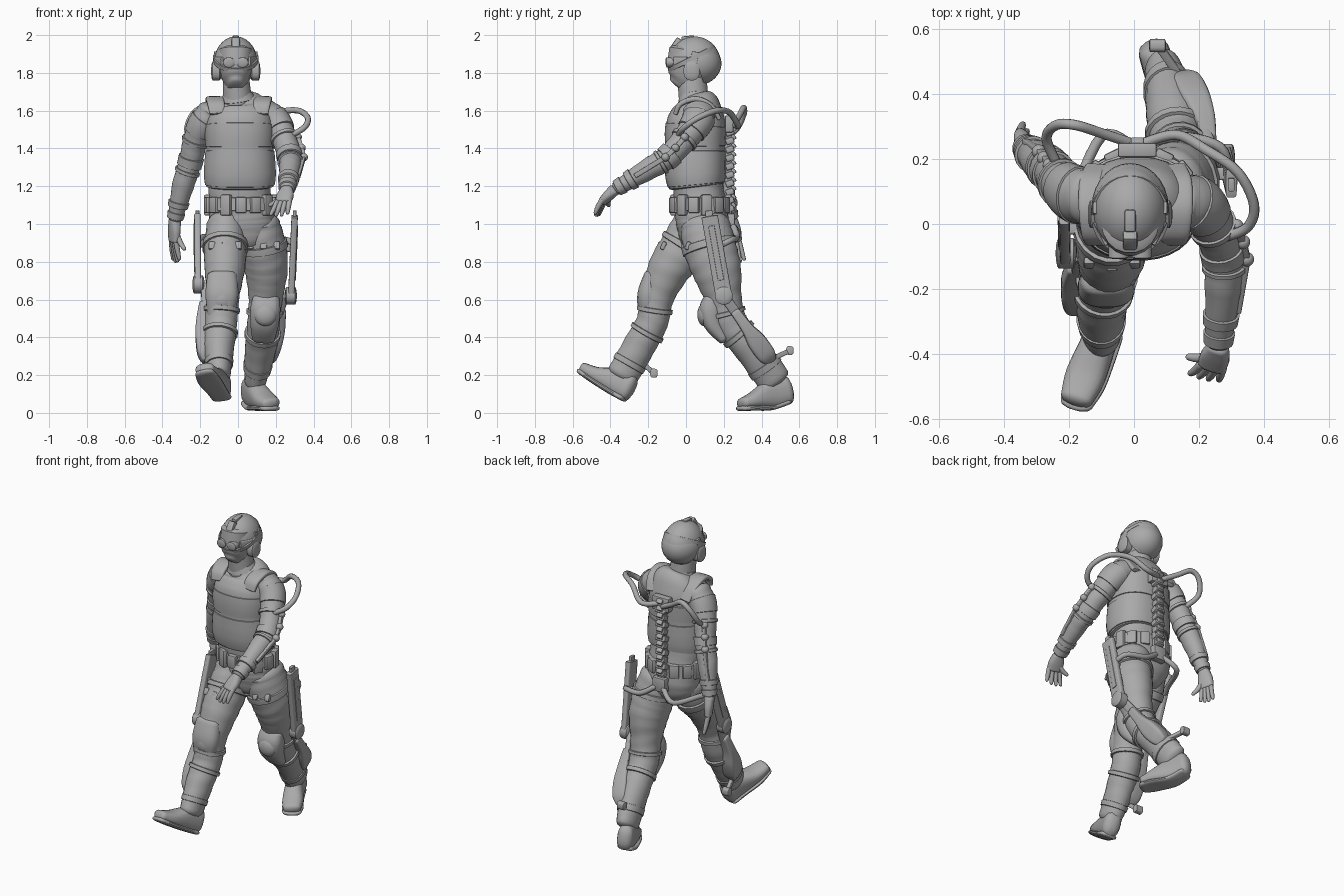
import bpy
import bmesh
from math import sin, cos, pi, radians, copysign
from mathutils import Vector

default = bpy.data.objects.get("Cube")
if default:
    bpy.data.objects.remove(default, do_unlink=True)

grey = bpy.data.materials.new("plain grey")
grey.use_nodes = True
grey.diffuse_color = (.4, .4, .4, 1)
grey.node_tree.nodes["Principled BSDF"].inputs["Base Color"].default_value = grey.diffuse_color


def finish(name, bm, angle=40):
    bmesh.ops.recalc_face_normals(bm, faces=bm.faces)
    mesh = bpy.data.meshes.new(name)
    bm.to_mesh(mesh)
    bm.free()
    mesh.materials.append(grey)
    mesh.shade_smooth()
    mesh.set_sharp_from_angle(angle=radians(angle))
    obj = bpy.data.objects.new(name, mesh)
    bpy.context.collection.objects.link(obj)
    return obj


def spline(stations, t):
    """Catmull-Rom value of the stations at t in station units."""
    last = len(stations) - 1
    i = min(int(t), last - 1)
    u = t - i
    p = [stations[max(0, min(last, i + k))] for k in (-1, 0, 1, 2)]
    return [b + u / 2 * (c - a + u * (2 * a - 5 * b + 4 * c - d + u * (3 * (b - c) + d - a)))
            for a, b, c, d in zip(*p)]


def loft(name, stations, sides=20, power=2, side=(1, 0, 0), cap=.5, fold=0, steps=5):
    """Tube through stations (x, y, z, half width, half depth) with domed ends."""
    count = (len(stations) - 1) * steps
    pts = [spline(stations, k / steps) for k in range(count + 1)]
    pos = [Vector(p[:3]) for p in pts]
    rings = []
    for k, p in enumerate(pts):
        t = (pos[min(k + 1, count)] - pos[max(k - 1, 0)]).normalized()
        ends = [(0, 1)]
        dome = [(sin(radians(d)), cos(radians(d))) for d in (30, 60, 80)] if cap else []
        if k == 0:
            ends = [(-h, s) for h, s in reversed(dome)] + ends
        if k == count:
            ends += dome
        for h, s in ends:
            rings.append((pos[k] + t * h * cap * min(p[3:]), t, p[3] * s, p[4] * s, k))
    bm = bmesh.new()
    loops = []
    for centre, t, a, b, k in rings:
        u = Vector(side)
        u = (u - t * u.dot(t)).normalized()
        v = t.cross(u)
        ring = []
        for j in range(sides):
            w = 2 * pi * (j + .5) / sides
            c, s = (copysign(abs(f) ** (2 / power), f) for f in (cos(w), sin(w)))
            r = 1 + fold * sin(k * 1.9 + 2 * sin(w + k / 4))
            ring.append(bm.verts.new(centre + u * a * c * r + v * b * s * r))
        loops.append(ring)
    for low, high in zip(loops, loops[1:]):
        for j in range(sides):
            n = (j + 1) % sides
            bm.faces.new((low[j], low[n], high[n], high[j]))
    bm.faces.new(loops[0])
    bm.faces.new(loops[-1])
    return finish(name, bm)


def band(name, stations, start, end, grow=.01, **options):
    """Strap or sleeve that hugs a loft between two station values."""
    cut = [spline(stations, start + (end - start) * k / 2) for k in range(3)]
    loft(name, [(*c[:3], c[3] + grow, c[4] + grow) for c in cut], cap=.08, steps=2, **options)


def rod(name, a, b, wide, deep, power=6, **options):
    loft(name, [(*a, wide, deep), (*b, wide, deep)], steps=1, power=power,
         **{"cap": .2, "sides": 16, **options})


def hose(name, points, r=.016):
    loft(name, [(*p, r, r) for p in points], sides=10, side=(.1, .2, 1))


def block(name, centre, size, turn=0, tilt=0, bevel=.008):
    bm = bmesh.new()
    bmesh.ops.create_cube(bm, size=1)
    bmesh.ops.scale(bm, vec=size, verts=bm.verts)
    bmesh.ops.bevel(bm, geom=bm.edges, offset=bevel, segments=2, affect='EDGES', profile=.5)
    obj = finish(name, bm)
    obj.location = centre
    obj.rotation_euler = (tilt, 0, turn)


def ball(name, centre, size, cut=None, normal=None):
    bm = bmesh.new()
    bmesh.ops.create_uvsphere(bm, u_segments=28, v_segments=18, radius=1)
    bmesh.ops.scale(bm, vec=size, verts=bm.verts)
    bmesh.ops.translate(bm, vec=centre, verts=bm.verts)
    if cut:
        geom = bm.verts[:] + bm.edges[:] + bm.faces[:]
        out = bmesh.ops.bisect_plane(bm, geom=geom, plane_co=cut, plane_no=normal, clear_inner=True)
        bmesh.ops.contextual_create(bm, geom=[e for e in out["geom_cut"] if isinstance(e, bmesh.types.BMEdge)])
    return finish(name, bm)


# Head: masked face, neck, helmet, goggles and headset
HX = -.012
loft("neck", [(0, .045, 1.62, .08, .08), (HX, .03, 1.78, .07, .078)])
loft("masked_face", [(HX, -.035, 1.73, .042, .062), (HX, -.012, 1.765, .07, .09),
                     (HX, .01, 1.83, .088, .112), (HX, .025, 1.92, .092, .115)], power=2.2, cap=.25)
ball("helmet", (HX, .045, 1.855), (.115, .138, .138), (0, -.09, 1.89), (0, .4, .91))
ball("helmet_back_shell", (HX, .05, 1.85), (.119, .138, .118), (0, .06, 1.85), (0, .95, .3))
rod("helmet_rim", (HX, .035, 1.865), (HX, .025, 1.885), .12, .139, power=2, sides=28, cap=.02)
block("visor_mount", (HX, -.05, 1.95), (.045, .04, .07), tilt=-.6)
block("helmet_top_rail", (HX, .01, 1.985), (.035, .07, .022), tilt=.1)
for s in (-1, 1):
    x = HX + s * .036
    rod("goggle_lens", (x, -.05, 1.858), (x, -.103, 1.855), .031, .027, power=2)
    rod("goggle_side", (HX + s * .065, -.06, 1.86), (HX + s * .1, .01, 1.86), .024, .015, side=(0, 0, 1))
    rod("ear_cup", (HX + s * .085, .03, 1.81), (HX + s * .122, .03, 1.81), .043, .05,
        power=2.5, side=(0, 1, 0))
    rod("headset_arch", (HX + s * .113, .04, 1.85), (HX + s * .106, .05, 1.91), .008, .018)

# Torso, vest and belt
loft("pelvis", [(.03, .075, .9, .13, .11), (.025, .085, .97, .168, .135), (.018, .085, 1.04, .172, .142),
                (.01, .07, 1.14, .165, .135), (.01, .06, 1.26, .165, .13)], power=2.4, fold=.01, sides=28)
vest = [(.01, .055, 1.2, .178, .145), (.01, .05, 1.26, .187, .157), (.01, .05, 1.4, .178, .155),
        (.01, .05, 1.5, .182, .158), (.01, .06, 1.57, .168, .148), (.01, .065, 1.635, .145, .115),
        (.005, .055, 1.675, .09, .08)]
loft("vest", vest, sides=32, power=2.3, cap=.1)
band("cummerbund", vest, .25, 1.9, .005, sides=32, power=2.3)
band("chest_plate", vest, 2.1, 3.3, .005, sides=32, power=2.3)
loft("collar", [(.0, .045, 1.655, .095, .088), (-.005, .04, 1.69, .078, .075)], cap=.1)
for s in (-1, 1):
    x = .005 + s * .128
    loft("shoulder_strap", [(x * .9, -.055, 1.585, .04, .012), (x * .95, -.03, 1.635, .045, .014),
                            (x, .05, 1.662, .048, .015), (x, .13, 1.63, .045, .013),
                            (x * .9, .175, 1.56, .04, .012)], power=4, cap=.3)
belt = [(.015, .075, 1.07, .172, .14), (.015, .075, 1.14, .17, .138)]
band("belt", belt, .05, .95, .008, sides=32, power=2.4)
for k in range(14):
    w = 2 * pi * (k + .5) / 14
    tall = .085 if k % 3 else .11
    block("belt_pouch", (.015 + .178 * cos(w), .075 + .148 * sin(w), 1.1), (.035, .058, tall), turn=w)

# Legs, straps, pads and boots
legs = {
    "right": [(-.065, .05, 1.0, .1, .12), (-.068, -.005, .88, .112, .13), (-.07, -.085, .77, .108, .115),
              (-.08, -.15, .62, .088, .09), (-.09, -.18, .48, .086, .085),
              (-.1, -.25, .35, .08, .086), (-.1, -.335, .2, .06, .085)],
    "left": [(.11, .1, 1.0, .11, .13), (.135, .125, .88, .12, .14), (.15, .165, .75, .113, .13),
             (.145, .2, .6, .09, .097), (.135, .24, .47, .086, .09),
             (.12, .345, .34, .083, .09), (.09, .468, .17, .058, .09)]}
for name, path in legs.items():
    loft(name + "_leg", path, sides=24, fold=.015, steps=7)
    band(name + "_thigh_strap", path, .85, 1.1, .01)
    band(name + "_knee_strap", path, 3.45, 3.6)
    band(name + "_calf_strap", path, 4.35, 4.5)
    band(name + "_boot_cuff", path, 5.45, 5.6, .006)
loft("right_knee_pad", [(-.085, -.175, .73, .078, .047), (-.085, -.195, .63, .088, .062),
                        (-.09, -.2, .54, .075, .05), (-.09, -.215, .46, .06, .03)], power=2.6)
loft("left_knee_pad", [(.15, .135, .61, .07, .04), (.145, .13, .55, .08, .06),
                       (.14, .145, .47, .075, .05), (.135, .2, .39, .06, .03)], power=2.6)
ball("right_knee_cap", (-.085, -.225, .6), (.06, .035, .06))
ball("left_knee_cap", (.145, .095, .52), (.06, .035, .06))
boots = {
    "right": ([(-.085, -.3, .135, .052, .078), (-.11, -.37, .167, .055, .072),
               (-.15, -.47, .2, .062, .043), (-.178, -.54, .235, .05, .03)], Vector((0, .55, .83))),
    "left": ([(.06, .537, .12, .047, .075), (.09, .455, .1, .053, .082),
              (.14, .36, .067, .062, .047), (.175, .3, .05, .052, .03)], Vector((0, .05, 1)))}
for name, (path, up) in boots.items():
    loft(name + "_boot", path, power=2.5, cap=.6)
    sole = [(*(Vector(p[:3]) - up * p[4] * .88), p[3] * 1.02, .014) for p in path]
    loft(name + "_boot_sole", sole, power=3, cap=1.6)

# Arms, sleeves and bands
arms = {
    "right": [(-.14, .08, 1.59, .075, .085), (-.188, .095, 1.53, .073, .085), (-.228, .13, 1.43, .066, .07),
              (-.255, .165, 1.32, .06, .064), (-.292, .195, 1.2, .058, .06), (-.333, .235, 1.03, .038, .038)],
    "left": [(.14, .07, 1.59, .075, .085), (.2, .06, 1.54, .076, .08), (.248, -.015, 1.44, .066, .068),
             (.275, -.1, 1.35, .062, .062), (.275, -.2, 1.29, .057, .058), (.26, -.365, 1.19, .04, .038)]}
for name, path in arms.items():
    loft(name + "_arm", path, fold=.02, steps=6)
    band(name + "_shoulder_sleeve", path, .7, 1.5, .006)
    for spot in (1.85, 3.3, 4.45):
        band(name + "_arm_band", path, spot, spot + .14, .008)
    band(name + "_elbow_pad", path, 2.7, 3.1, .007)
    band(name + "_glove_cuff", path, 4.75, 5, .006)
    # Light frame along the outer arm
    out = Vector((-.035, .055, 0)) if name == "right" else Vector((.072, 0, .01))
    joints = [Vector(spline(path, t)[:3]) + out * k for t, k in ((1.9, 1), (2.5, 1), (3.1, 1), (4.4, .7))]
    for a, b in zip(joints, joints[1:]):
        rod(name + "_arm_frame", a, b, .011, .013)
        ball(name + "_arm_frame_joint", a, (.022, .022, .022))

# Hands: wrist, knuckle centre, fingertip centre, thumb tip, spread across the knuckles
hands = {
    "right": ((-.335, .24, 1.02), (-.34, .255, .91), (-.325, .275, .8), (-.285, .2, .87), (-.35, .75, 0)),
    "left": ((.26, -.38, 1.18), (.24, -.44, 1.12), (.215, -.475, 1.045), (.17, -.41, 1.1), (.95, -.2, .1))}
for name, (wrist, knuckle, tip, thumb, spread) in hands.items():
    w, k, e, s = map(Vector, (wrist, knuckle, tip, spread))
    loft(name + "_palm", [(*w, .034, .031), (*w.lerp(k, .5), .046, .027), (*k, .044, .021)],
         side=spread, power=2.5)
    for i in range(4):
        base = k + s * .023 * (i - 1.5)
        end = e + s * .031 * (i - 1.5) + (k - e) * .1 * abs(i - 1.6)
        mid = base.lerp(end, .5) + (k - w).normalized() * .006
        loft(name + "_finger", [(*base, .014, .015), (*mid, .013, .014), (*end, .01, .01)],
             sides=10, side=spread, cap=1)
    loft(name + "_thumb", [(*w.lerp(k, .3), .016, .016), (*w.lerp(k, .6).lerp(Vector(thumb), .55), .015, .015),
                           (*thumb, .011, .011)], sides=10, side=(.3, 1, .2), cap=1)

# Powered frame along the legs: hip, knee, ankle on each side
frames = {
    "right": ((-.215, .04, 1.04), (-.212, -.09, .68), (-.165, -.25, .28), (-.175, -.17, .21), -1),
    "left": ((.3, .125, 1.04), (.282, .2, .62), (.15, .445, .28), (.075, .55, .33), 1)}
for name, (hip, knee, ankle, peg, s) in frames.items():
    h, k, a = map(Vector, (hip, knee, ankle))
    side = Vector((s, 0, 0))
    rod(name + "_thigh_strut", h, k, .017, .044)
    rod(name + "_strut_rib", h.lerp(k, .12) + side * .012, h.lerp(k, .8) + side * .012, .009, .016)
    rod(name + "_strut_tip", h + Vector((0, 0, -.02)), h + Vector((0, -.005, .03)), .01, .02)
    rod(name + "_knee_joint", k - side * .025, k + side * .02, .048, .048, power=2, side=(0, 1, 0))
    rod(name + "_knee_link", k - side * .03, k + (a - k) * .4 - side * .02, .016, .026)
    loft(name + "_shin_strut", [(*(k.lerp(a, .25) - side * .015), .02, .025), (*k.lerp(a, .5), .034, .032),
                                (*k.lerp(a, .7), .046, .05), (*k.lerp(a, .9), .046, .05),
                                (*a, .03, .035)], power=5)
    rod(name + "_ankle_arm", a, peg, .012, .013)
    rod(name + "_ankle_peg", Vector(peg) - side * .025, Vector(peg) + side * .02, .02, .024,
        power=3, side=(0, 1, 0))
    rod(name + "_strap_link", h.lerp(k, .4), h.lerp(k, .4) - side * .08, .02, .02, side=(0, 1, 0))
    hose(name + "_hip_hose", [(.015 + s * .03, .25, .99), (.02 + s * .12, .27, .93),
                              h.lerp(k, .3) + Vector((-s * .03, .09, 0)), h.lerp(k, .4)])
    for i in range(3):
        x, y = legs[name][1][:2]
        block(name + "_thigh_strap_clip", (x + (i - 1) * .07, y - .135 + .02 * abs(i - 1), .885),
              (.035, .025, .045), tilt=-.4)

# Spine column and shoulder hoses
for i in range(11):
    z = 1.08 + i * .045
    block("vertebra", (.01, .232, z), (.06 + .015 * (i % 2), .045, .034), tilt=.35)
    rod("spine_rib", (.01, .23, z), (.01, .258, z + .025), .02, .014)
block("upper_spine_hub", (.01, .228, 1.53), (.12, .045, .09))
block("lower_spine_hub", (.015, .235, 1.01), (.09, .05, .09))
rod("spine_rod", (.01, .22, 1.02), (.01, .22, 1.55), .022, .022)
hose("left_shoulder_hose", [(.03, .25, 1.53), (.13, .275, 1.52), (.22, .23, 1.59), (.32, .16, 1.6),
                            (.37, .06, 1.56), (.35, -.01, 1.51), (.28, -.04, 1.47)])
hose("right_shoulder_hose", [(-.01, .25, 1.52), (-.1, .28, 1.57), (-.18, .305, 1.615), (-.24, .305, 1.58),
                             (-.27, .265, 1.5), (-.24, .19, 1.45)])
